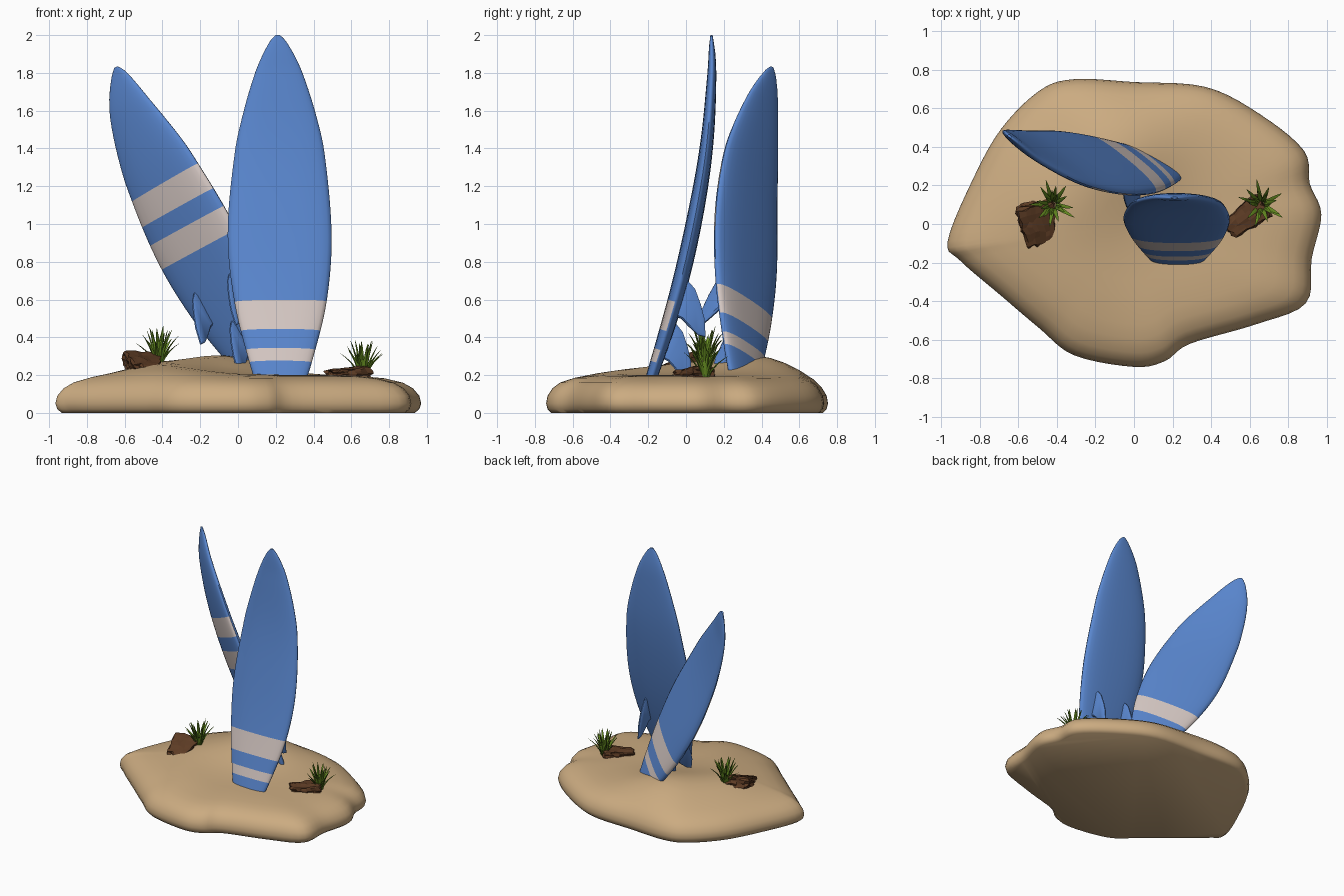
import bpy, bmesh, math, random
from mathutils import Vector, noise

if "Cube" in bpy.data.objects:
    bpy.data.objects.remove(bpy.data.objects["Cube"])

random.seed(4)


def material(name, rgb):
    m = bpy.data.materials.new(name)
    m.diffuse_color = (*rgb, 1)
    m.use_nodes = True
    m.node_tree.nodes["Principled BSDF"].inputs["Base Color"].default_value = m.diffuse_color
    return m


BLUE = material("board_blue", (0.10, 0.24, 0.62))
CREAM = material("stripe_cream", (0.67, 0.58, 0.55))
SAND = material("sand", (0.60, 0.41, 0.22))
BROWN = material("rock_brown", (0.11, 0.045, 0.018))
GREEN = material("grass_green", (0.13, 0.26, 0.015))


def make(name, verts, faces, mats, smooth=None, slots=None):
    me = bpy.data.meshes.new(name)
    me.from_pydata([tuple(v) for v in verts], [], faces)
    for m in mats:
        me.materials.append(m)
    if slots:
        me.polygons.foreach_set("material_index", slots)
    bm = bmesh.new()
    bm.from_mesh(me)
    bmesh.ops.recalc_face_normals(bm, faces=bm.faces)
    bm.to_mesh(me)
    bm.free()
    if smooth:
        me.polygons.foreach_set("use_smooth", [True] * len(me.polygons))
        me.set_sharp_from_angle(angle=math.radians(smooth))
    ob = bpy.data.objects.new(name, me)
    bpy.context.collection.objects.link(ob)
    return ob


def skin(rings, n):
    """Quads between successive rings of n vertices, with capped ends."""
    faces = [(r * n + j, r * n + (j + 1) % n, (r + 1) * n + (j + 1) % n, (r + 1) * n + j)
             for r in range(rings - 1) for j in range(n)]
    return faces + [tuple(range(n)), tuple(range((rings - 1) * n, rings * n))]


def curve(ts, vs, t):
    """Smooth interpolation of floats or vectors through (ts, vs)."""
    i = max(k for k in range(len(ts) - 1) if ts[k] <= t or k == 0)

    def slope(k):
        a, b = max(k - 1, 0), min(k + 1, len(ts) - 1)
        return (vs[b] - vs[a]) / (ts[b] - ts[a])
    h = ts[i + 1] - ts[i]
    x = (t - ts[i]) / h
    return (vs[i] * (2*x**3 - 3*x*x + 1) + slope(i) * (h * (x**3 - 2*x*x + x))
            + vs[i + 1] * (3*x*x - 2*x**3) + slope(i + 1) * (h * (x**3 - x*x)))


# Sand island: irregular outline, rounded rim, soft mounds
outline = [Vector(p) for p in [
    (-.965, -.09), (-.84, .22), (-.69, .49), (-.49, .69), (-.31, .75), (0, .735), (.37, .71),
    (.65, .57), (.88, .38), (.91, .21), (.97, .05), (.92, -.18), (.89, -.41), (.63, -.52),
    (.29, -.62), (.16, -.71), (0, -.74), (-.31, -.68), (-.49, -.54), (-.69, -.37), (-.90, -.19)]]
loop = outline[-2:] + outline + outline[:3]
N = 105
edge = [curve(list(range(-2, len(loop) - 2)), loop, k * len(outline) / N) for k in range(N)]
mounds = [(-.08, .38, .10, .22), (-.4, .08, .055, .2), (-.35, -.32, .03, .2)]


def sand_z(x, y, t, z):
    bump = sum(a * math.exp(-((x - cx)**2 + (y - cy)**2) / (2*s*s)) for cx, cy, a, s in mounds)
    return z + bump * (1 - t**6)


profile = [(.965, 0), (.99, .02), (1, .05), (.99, .09), (.955, .13), (.9, .16), (.8, .183),
           (.7, .192), (.6, .197), (.5, .2), (.4, .2), (.3, .2), (.2, .2), (.1, .2), (.02, .2)]
verts = []
for i, (t, z) in enumerate(profile):
    for p in edge:
        x, y = p * t
        verts.append((x, y, sand_z(x, y, t, z) if i > 2 else z))
make("sand_island", verts, skin(len(profile), N), [SAND], 50)

# Surfboards
WT = [0, .08, .26, .45, .68, .79, .895, .947, .985, 1]
WV = [.11, .16, .243, .275, .237, .19, .127, .083, .04, .012]
TT, TV = [0, .25, .5, .8, .95, 1], [.028, .041, .042, .03, .018, .006]
TAIL_STRIPES = [(.09, .126), (.18, .263)]
FIN = [(.11, -.03), (.05, .06), (-.02, .11), (-.09, .15), (-.18, .18),
       (-.18, .14), (-.15, .08), (-.12, .03), (-.11, -.03)]


def surfboard(name, pts, across, belly_stripes=()):
    pts = [Vector(p) for p in pts]
    across = Vector(across).normalized()
    ts = [0]
    for a, b in zip(pts, pts[1:]):
        ts.append(ts[-1] + (b - a).length)
    ts = [t / ts[-1] for t in ts]

    def frame(f):
        c = curve(ts, pts, f)
        tan = (curve(ts, pts, min(f + .01, 1)) - curve(ts, pts, max(f - .01, 0))).normalized()
        w = (across - tan * across.dot(tan)).normalized()
        return c, tan, w, w.cross(tan)

    fr = {k / 40 for k in range(41)} | {.985, .993}
    for s in list(TAIL_STRIPES) + list(belly_stripes):
        fr |= set(s)
    fr, n = sorted(fr), 28
    verts = []
    for f in fr:
        c, tan, w, nrm = frame(f)
        hw, ht = curve(WT, WV, f), curve(TT, TV, f)
        for j in range(n):
            a = math.tau * j / n
            u, v = [math.copysign(abs(q)**.85, q) for q in (math.cos(a), math.sin(a))]
            verts.append(c + w * hw * u + nrm * ht * v)
    slots = []
    for a, b in zip(fr, fr[1:]):
        m = (a + b) / 2
        for j in range(n):
            bands = TAIL_STRIPES if j < n // 2 else belly_stripes
            slots.append(int(any(lo < m < hi for lo, hi in bands)))
    make(name, verts, skin(len(fr), n), [BLUE, CREAM], 50, slots + [0, 0])

    # Three swept fins under the tail: thin edges, thicker core
    for label, f, off in (("left", .285, -.13), ("right", .285, .13), ("centre", .165, 0)):
        c, tan, w, nrm = frame(f)
        fv = []
        for grow, side in ((.85, -.012), (1, -.004), (1, .004), (.85, .012)):
            for a, d in FIN:
                a, d = -.07 + (a + .07) * grow, .06 + (d - .06) * grow
                fv.append(c + tan * a - nrm * (d + .025) + w * (off + side))
        make(f"{name}_fin_{label}", fv, skin(4, len(FIN)), [BLUE], 40)


surfboard("front_surfboard",
          [(.225, -.21, .10), (.225, -.055, .6), (.22, .04, 1.0), (.22, .107, 1.4),
           (.215, .137, 1.8), (.21, .135, 2.0)], (1, 0, 0))
surfboard("back_surfboard",
          [(.17, .30, .15), (-.12, .31, .70), (-.386, .335, 1.22), (-.57, .40, 1.6),
           (-.645, .455, 1.83)], (-.71, .58, -.38),
          [(.429, .504), (.561, .641)])


# Rocks: jagged blocks
def rock(name, loc, size, rot, seed):
    bm = bmesh.new()
    bmesh.ops.create_cube(bm, size=1)
    bmesh.ops.subdivide_edges(bm, edges=bm.edges[:], cuts=5, use_grid_fill=True)
    for v in bm.verts:
        p = v.co.copy()
        v.co = p * (1 - .18 * (p.length - .5)) + noise.noise_vector(p * 4 + Vector((seed, 0, 0))) * .13
        v.co.yz *= 1 + .35 * p.x
    me = bpy.data.meshes.new(name)
    bm.to_mesh(me)
    bm.free()
    me.materials.append(BROWN)
    ob = bpy.data.objects.new(name, me)
    ob.location, ob.scale, ob.rotation_euler = loc, size, rot
    bpy.context.collection.objects.link(ob)


rock("left_rock", (-.5, 0, .255), (.21, .17, .075), (.1, -.3, 1.75), 3)
rock("right_rock", (.58, .035, .205), (.22, .125, .065), (0, -.05, .65), 8)


# Grass tufts: curved tapering blades fanned around a root
def grass(name, root, count=20):
    root, verts, faces = Vector(root), [], []
    for k in range(count):
        a = k * 2.4 + random.uniform(-.3, .3)
        out = Vector((math.cos(a), math.sin(a), 0))
        side = Vector((-out.y, out.x, 0))
        q = (k + .5) / count
        reach, height = .03 + .09 * q, (.2 - .09 * q * q) * random.uniform(.85, 1.05)
        base = len(verts)
        for t, w in ((0, .008), (.3, .012), (.6, .010), (.85, .006), (1, .001)):
            c = root + out * (.015 + reach * t**1.6) + Vector((0, 0, -.02 + (height + .02) * (t - .12 * q * t**3)))
            verts += [c + side * w, c + out * w * .6, c - side * w, c - out * w * .4]
        faces += [tuple(base + i for i in f) for f in skin(5, 4)]
    make(name, verts, faces, [GREEN], 40)


grass("left_grass", (-.42, .10, .265))
grass("right_grass", (.66, .10, .20))
